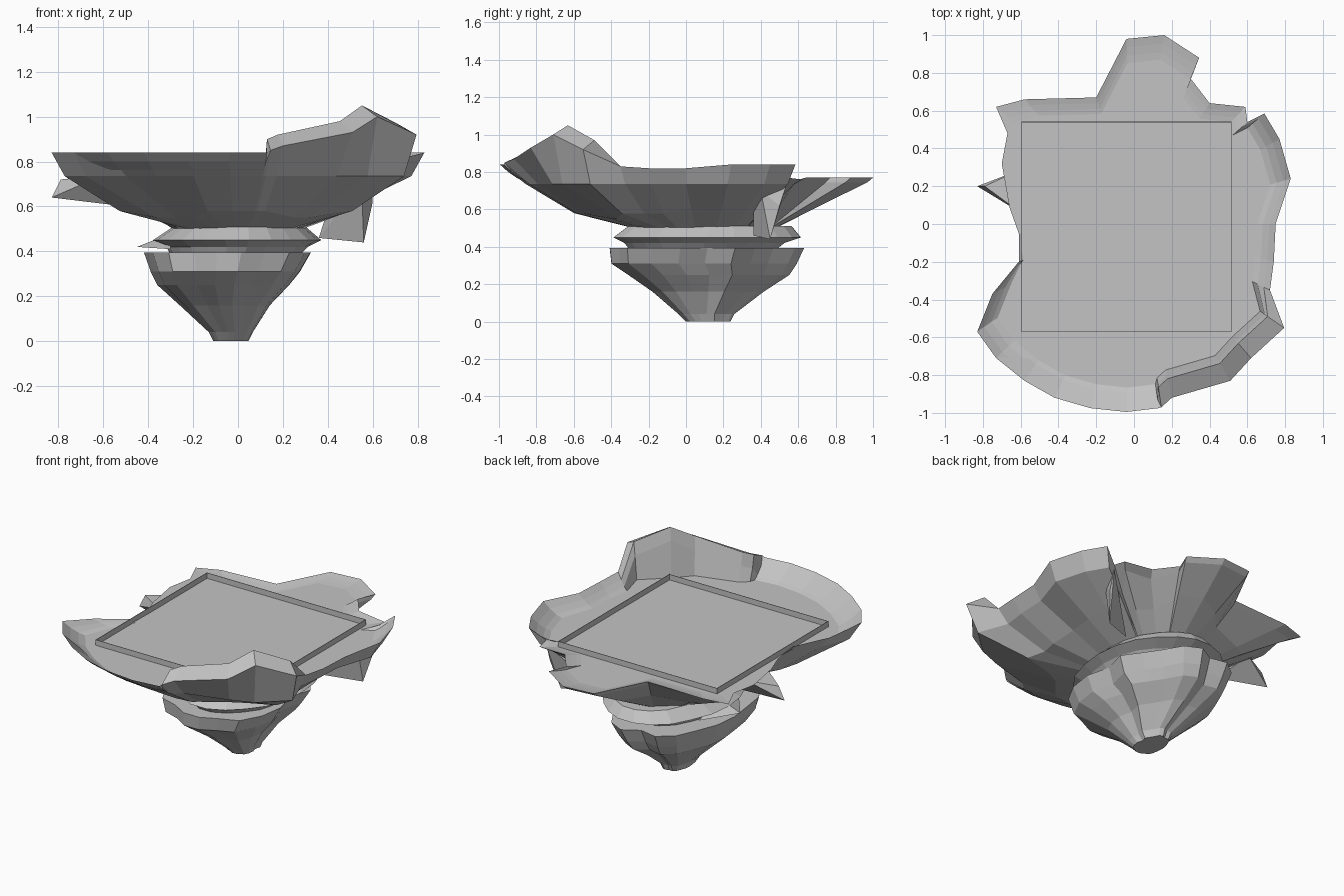
import bpy
import bmesh
import math
import random
from mathutils import Vector

random.seed(4)
old = bpy.data.objects.get("Cube")
if old:
    bpy.data.objects.remove(old, do_unlink=True)

stone = bpy.data.materials.new("grey stone")
stone.use_nodes = True
grey = (.55, .55, .55, 1)
stone.diffuse_color = grey
stone.node_tree.nodes["Principled BSDF"].inputs["Base Color"].default_value = grey


def finish(bm, name):
    """Turn a bmesh into a flat shaded stone object."""
    bmesh.ops.recalc_face_normals(bm, faces=bm.faces[:])
    mesh = bpy.data.meshes.new(name)
    bm.to_mesh(mesh)
    bm.free()
    mesh.materials.append(stone)
    obj = bpy.data.objects.new(name, mesh)
    bpy.context.collection.objects.link(obj)
    return obj


def loft(name, rings):
    """Skin a stack of rings with equal point counts and cap both ends."""
    bm = bmesh.new()
    loops = [[bm.verts.new(point) for point in ring] for ring in rings]
    count = len(rings[0])
    for low, high in zip(loops, loops[1:]):
        for i in range(count):
            j = (i + 1) % count
            bm.faces.new((low[i], low[j], high[j], high[i]))
    bm.faces.new(loops[0])
    bm.faces.new(loops[-1])
    return finish(bm, name)


def shard(name, points):
    """Angular rock chip: the convex hull of a few corners."""
    bm = bmesh.new()
    for point in points:
        bm.verts.new(point)
    bmesh.ops.convex_hull(bm, input=bm.verts[:])
    return finish(bm, name)


def box(name, center, size):
    bm = bmesh.new()
    bmesh.ops.create_cube(bm, size=1)
    for v in bm.verts:
        v.co = Vector(a * b + c for a, b, c in zip(v.co, size, center))
    return finish(bm, name)


# Island rim, anticlockwise from the front, split into its stretches
front_lip = [(.145, -.97, .85), (.2, -.92, .87), (.51, -.83, .93),
             (.62, -.71, 1), (.795, -.55, .92), (.72, -.35, .83)]
left_rim = [(.74, -.2, .82), (.75, 0, .82), (.83, .24, .84), (.77, .45, .84),
            (.69, .585, .84), (.6, .54, .77), (.59, .62, .76)]
back_rim = [(.4, .64, .77), (.3, .77, .77), (.345, .88, .77), (.16, 1, .77),
            (-.04, .98, .77), (-.2, .67, .77), (-.58, .66, .76)]
right_rim = [(-.73, .62, .75), (-.67, .48, .75), (-.7, .32, .75),
             (-.66, .09, .75), (-.61, -.05, .75), (-.61, -.2, .77),
             (-.75, -.37, .8)]
front_rim = [(-.83, -.57, .84), (-.73, -.71, .84), (-.58, -.83, .84),
             (-.42, -.92, .84), (-.23, -.975, .84), (-.04, -.995, .84),
             (.13, -.975, .84)]
outline = front_lip + left_rim + back_rim + right_rim + front_rim
spur = back_rim[1:6]
crack = left_rim[5]
ground = .75


def scaled(point, factor, z):
    return Vector((point[0] * factor, point[1] * factor, z))


def neck_point(point):
    angle = math.atan2(point[1] - .1, point[0])
    return Vector((.29 * math.cos(angle), .1 + .38 * math.sin(angle), .5))


floor, step, ridge, belly, flank, neck = [], [], [], [], [], []
for p in outline:
    # the tall lip curls inward, the rest slopes down to the ground
    if p in front_lip[:5]:
        floor.append(scaled(p, .84, ground))
        step.append(scaled(p, .87, p[2] - .03))
        ridge.append(scaled(p, .89, p[2] + .05))
    else:
        inset = .03 if p in right_rim[1:6] else .13
        rise = p[2] - ground
        floor.append(scaled(p, 1 - inset, ground))
        step.append(scaled(p, 1 - inset * .7, ground + rise * .2))
        ridge.append(scaled(p, 1 - inset * .35, ground + rise * .55))
    # the underside runs in to a narrow neck
    root = neck_point(p)
    edge = scaled(p, .86 if p[1] < -.8 else .93, .735)
    if p in spur:
        edge = scaled(p, .97, .745)
    if p == crack:
        edge = edge.lerp(root, .3)
        reach = .2
    elif p[1] < 0:
        reach = .36 if p[1] < -.7 and abs(p[0]) > .25 else .55
    else:
        reach = random.uniform(.42, .6)
    side = root.lerp(edge, reach)
    if p[1] < 0:
        side.z -= .05 * reach / .55
    belly.append(edge)
    flank.append(side)
    neck.append(root)
loft("island_top", [floor, step, ridge, outline, belly, flank, neck])

# Lower rock: height, then x and y extents of each level
levels = [(.0, -.11, .05, .0, .24), (.04, -.13, .07, -.04, .26),
          (.16, -.26, .15, -.18, .42), (.25, -.36, .24, -.31, .56),
          (.31, -.39, .29, -.4, .6), (.395, -.42, .34, -.41, .64)]
waist = [(.38, -.3, .27, -.3, .48), (.42, -.32, .31, -.33, .53),
         (.45, -.38, .37, -.39, .62), (.51, -.29, .3, -.31, .57)]
sides = 22
smooth_wobble = [random.uniform(.97, 1.01) for i in range(sides)]
rough_wobble = smooth_wobble[:]
# square front corners, a cut back left corner and side groove, a back valley
for i, factor in {0: .85, 1: 1, 2: .9, 3: .89, 4: .98, 6: .88, 8: 1.02,
                  13: 1.06, 14: 1.08, 19: 1.08, 20: 1.06}.items():
    rough_wobble[i] = factor


def level_ring(level, wobble):
    z, x0, x1, y0, y1 = level
    ring = []
    for i in range(sides):
        angle = math.tau * i / sides
        ring.append(((x0 + x1 + (x1 - x0) * math.cos(angle) * wobble[i]) / 2,
                     (y0 + y1 + (y1 - y0) * math.sin(angle) * wobble[i]) / 2,
                     z))
    return ring


loft("lower_rock", [level_ring(level, rough_wobble) for level in levels])
loft("waist_band", [level_ring(level, smooth_wobble) for level in waist])

# Loose chips sticking out of the flanks
shard("right_shard", [(-.83, .2, .64), (-.79, .2, .72), (-.62, .28, .74),
                      (-.6, .06, .74), (-.5, .15, .6)])
shard("left_shard", [(.56, .45, .44), (.36, .36, .46), (.6, .5, .62),
                     (.6, .54, .74), (.42, .36, .65), (.55, .4, .7)])
shard("waist_shard", [(-.45, .1, .42), (-.3, -.1, .41), (-.3, .3, .41),
                      (-.3, .1, .48)])

# Thin square border standing on the ground
half = .555
for sign, label in ((-1, "right"), (1, "left")):
    box(label + "_border", (-.04 + sign * half, -.015, .765),
        (.003, half * 2, .04))
for sign, label in ((-1, "front"), (1, "back")):
    box(label + "_border", (-.04, -.015 + sign * half, .765),
        (half * 2, .003, .04))
